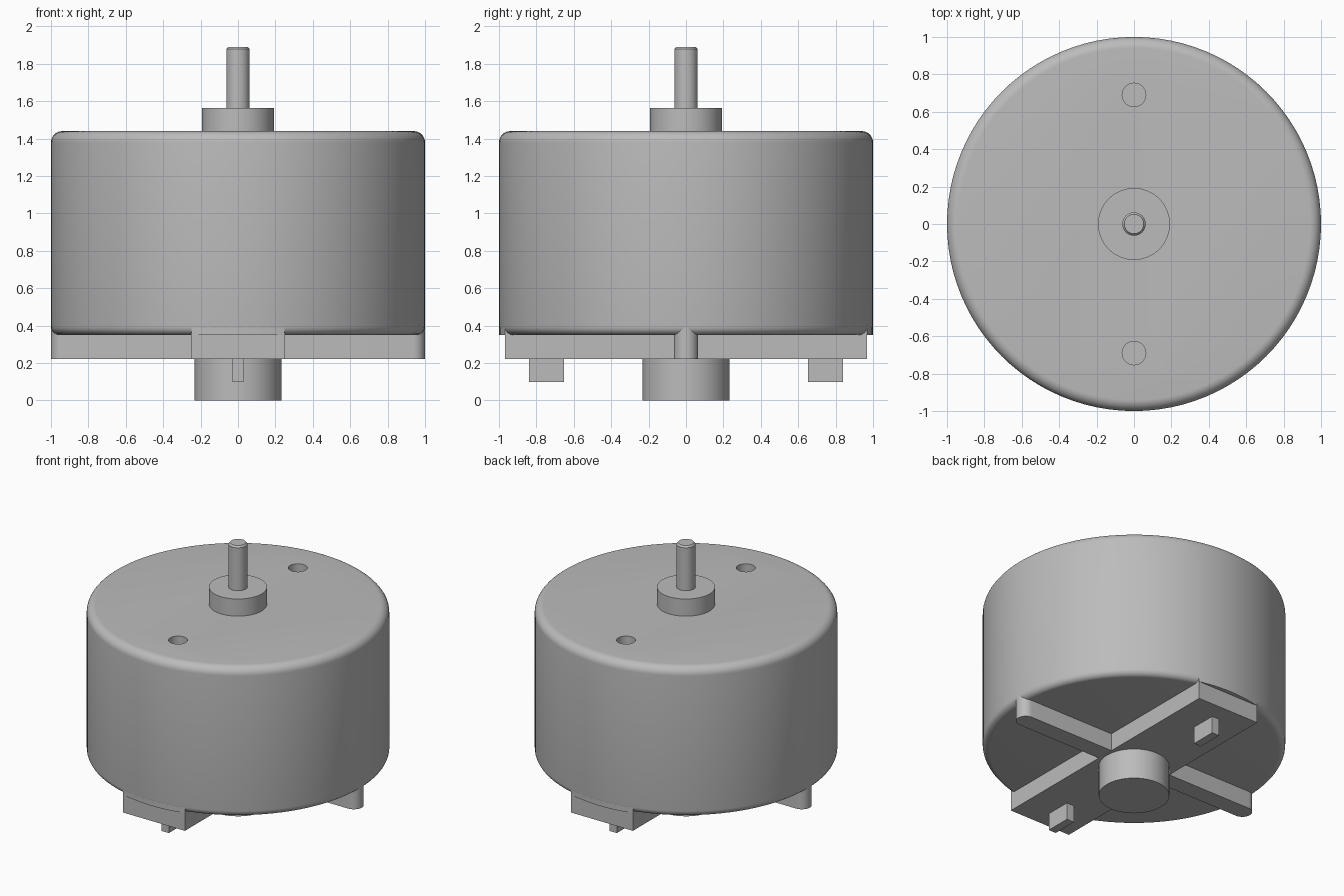
import bpy
import bmesh
from math import sin, cos, pi, asin, radians

cube = bpy.data.objects.get("Cube")
if cube:
    bpy.data.objects.remove(cube, do_unlink=True)

# One plain metal colour
metal = bpy.data.materials.new("grey metal")
metal.use_nodes = True
GREY = (0.5, 0.5, 0.5, 1)
metal.diffuse_color = GREY
metal.node_tree.nodes["Principled BSDF"].inputs["Base Color"].default_value = GREY


def finish(name, bm):
    bmesh.ops.recalc_face_normals(bm, faces=bm.faces)
    mesh = bpy.data.meshes.new(name)
    bm.to_mesh(mesh)
    bm.free()
    obj = bpy.data.objects.new(name, mesh)
    bpy.context.collection.objects.link(obj)
    mesh.materials.append(metal)
    return obj


def smooth(obj):
    bpy.ops.object.select_all(action='DESELECT')
    obj.select_set(True)
    bpy.context.view_layer.objects.active = obj
    bpy.ops.object.shade_smooth_by_angle(angle=radians(35))


def lathe(name, profile, sides=64, centre=(0, 0)):
    """Closed turned solid from (radius, z) points, bottom to top."""
    bm = bmesh.new()
    rings = []
    for r, z in profile:
        rings.append([bm.verts.new((centre[0] + r * cos(2 * pi * i / sides),
                                    centre[1] + r * sin(2 * pi * i / sides), z))
                      for i in range(sides)])
    for low, high in zip(rings, rings[1:]):
        for i in range(sides):
            j = (i + 1) % sides
            bm.faces.new((low[i], low[j], high[j], high[i]))
    bm.faces.new(rings[0][::-1])
    bm.faces.new(rings[-1])
    return finish(name, bm)


def prism(name, outline, z0, z1):
    """Upright solid from a plan outline."""
    bm = bmesh.new()
    base = bm.faces.new([bm.verts.new((x, y, z0)) for x, y in outline])
    top = bmesh.ops.extrude_face_region(bm, geom=[base])["geom"]
    bmesh.ops.translate(bm, vec=(0, 0, z1 - z0),
                        verts=[v for v in top if isinstance(v, bmesh.types.BMVert)])
    return finish(name, bm)


def arc(cx, cz, r, start, end, steps):
    return [(cx + r * cos(start + (end - start) * i / steps),
             cz + r * sin(start + (end - start) * i / steps)) for i in range(steps + 1)]


# Can with rounded rims
top_r, low_r = 0.06, 0.045
can = lathe("motor_can",
            arc(1 - low_r, 0.35 + low_r, low_r, -pi / 2, 0, 6)
            + arc(1 - top_r, 1.44 - top_r, top_r, 0, pi / 2, 8), 96)

# Two blind mounting holes in the top
for side in (-1, 1):
    cutter = lathe("hole_cutter", [(0.063, 1.24), (0.063, 1.6)], 32, (0, side * 0.69))
    cutter.hide_render = True
    cut = can.modifiers.new("hole", 'BOOLEAN')
    cut.object = cutter
    cut.operation = 'DIFFERENCE'
    cut.solver = 'EXACT'
    bpy.context.view_layer.objects.active = can
    bpy.ops.object.modifier_apply(modifier=cut.name)
    bpy.data.objects.remove(cutter, do_unlink=True)
smooth(can)

# Turned parts on the axis
smooth(lathe("top_boss", [(0.192, 1.42), (0.192, 1.565)]))
smooth(lathe("shaft", [(0.0625, 1.5), (0.0625, 1.878), (0.052, 1.89)], 32))
smooth(lathe("rear_bearing", [(0.233, 0), (0.233, 0.3)]))

# Wide rib with flat ends
w, end_y = 0.25, 0.968
prism("wide_rib", [(-w, -end_y), (w, -end_y), (w, end_y), (-w, end_y)], 0.222, 0.36)

# Curved shoulders where the wide rib meets the can
half = asin(w)
shoulder = arc(0, 0, 0.999, pi / 2 - half, pi / 2 + half, 10)
shoulder += [(-x, -y) for x, y in shoulder]
smooth(prism("wide_rib_shoulder", shoulder, 0.35, 0.41))

# Narrow rib with rounded ends
n = 0.065
narrow = arc(1 - n, 0, n, -pi / 2, pi / 2, 14)
narrow += [(-x, -y) for x, y in narrow]
smooth(prism("narrow_rib", narrow, 0.2225, 0.40))

# Terminal pins
for side, label in ((-1, "front"), (1, "back")):
    y0, y1 = side * 0.653, side * 0.84
    prism(label + "_terminal", [(-0.03, y0), (0.03, y0), (0.03, y1), (-0.03, y1)], 0.098, 0.24)
